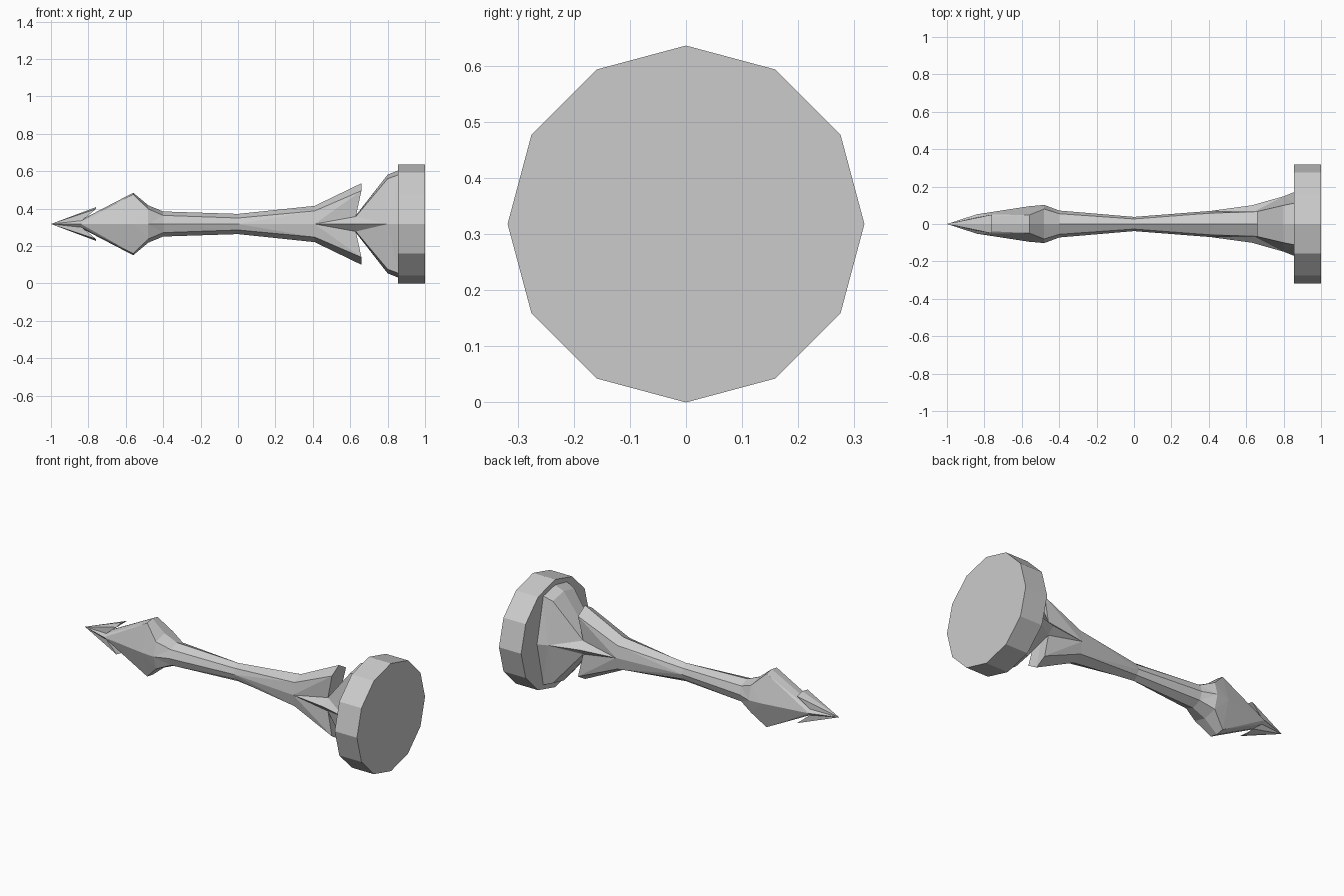
import bpy, bmesh, math

if "Cube" in bpy.data.objects:
    bpy.data.objects.remove(bpy.data.objects["Cube"])

R = 0.318  # disc radius, also the height of the long axis

# One quadrant of each eight-sided ring:
# side ridge (x, y), corner (x, y, z), centre ridge (x, z)
RINGS = [
    ((-1.00, 0.000), (-1.00, 0.000, 0.000), (-1.00, 0.000)),   # point
    ((-1.00, 0.000), (-0.76, 0.050, 0.080), (-0.76, 0.090)),   # barb ends
    ((-0.84, 0.052), (-0.835, 0.036, 0.018), (-0.835, 0.024)), # notch behind barbs
    ((-0.56, 0.095), (-0.56, 0.048, 0.158), (-0.56, 0.167)),   # head peak
    ((-0.48, 0.102), (-0.48, 0.080, 0.080), (-0.48, 0.100)),
    ((-0.40, 0.072), (-0.40, 0.055, 0.046), (-0.40, 0.067)),   # neck
    ((0.00, 0.038), (0.00, 0.027, 0.032), (0.00, 0.054)),      # waist
    ((0.41, 0.070), (0.41, 0.058, 0.070), (0.41, 0.097)),
    ((0.41, 0.070), (0.66, 0.066, 0.178), (0.66, 0.218)),      # fin ends
    ((0.63, 0.100), (0.63, 0.060, 0.040), (0.63, 0.046)),      # notch behind fins
    ((0.80, 0.148), (0.80, 0.100, 0.242), (0.80, 0.264)),      # flare
    ((0.86, 0.172), (0.86, 0.112, 0.264), (0.86, 0.288)),
]
FLARE_START = 9


def make_object(name, bm):
    mesh = bpy.data.meshes.new(name)
    bm.to_mesh(mesh)
    bm.free()
    obj = bpy.data.objects.new(name, mesh)
    obj.location.z = R
    bpy.context.collection.objects.link(obj)
    return obj


# Barbed shaft: a lofted quadrant, mirrored across y and z
bm = bmesh.new()
rows = []
for (sx, sy), corner, (tx, tz) in RINGS:
    rows.append([bm.verts.new(p) for p in ((sx, sy, 0), corner, (tx, 0, tz))])
for i, (a, b) in enumerate(zip(rows, rows[1:])):
    if i == FLARE_START:
        tris = ((a[0], a[1], b[0]), (a[1], b[1], b[0]))
    else:
        tris = ((a[0], a[1], b[1]), (a[0], b[1], b[0]))
    for t in tris:
        bm.faces.new(t)
    bm.faces.new((a[1], a[2], b[2], b[1]))
bmesh.ops.remove_doubles(bm, verts=bm.verts, dist=0.0005)
shaft = make_object("barbed_shaft", bm)
mirror = shaft.modifiers.new("Mirror", 'MIRROR')
mirror.use_axis = (False, True, True)

# Twelve-sided end disc
bm = bmesh.new()
ring = [bm.verts.new((0.855, R * math.cos(math.tau * k / 12), R * math.sin(math.tau * k / 12)))
        for k in range(12)]
face = bm.faces.new(ring)
ext = bmesh.ops.extrude_face_region(bm, geom=[face], use_keep_orig=True)
bmesh.ops.translate(bm, vec=(0.145, 0, 0),
                    verts=[v for v in ext["geom"] if isinstance(v, bmesh.types.BMVert)])
bmesh.ops.recalc_face_normals(bm, faces=bm.faces)
make_object("end_disc", bm)
